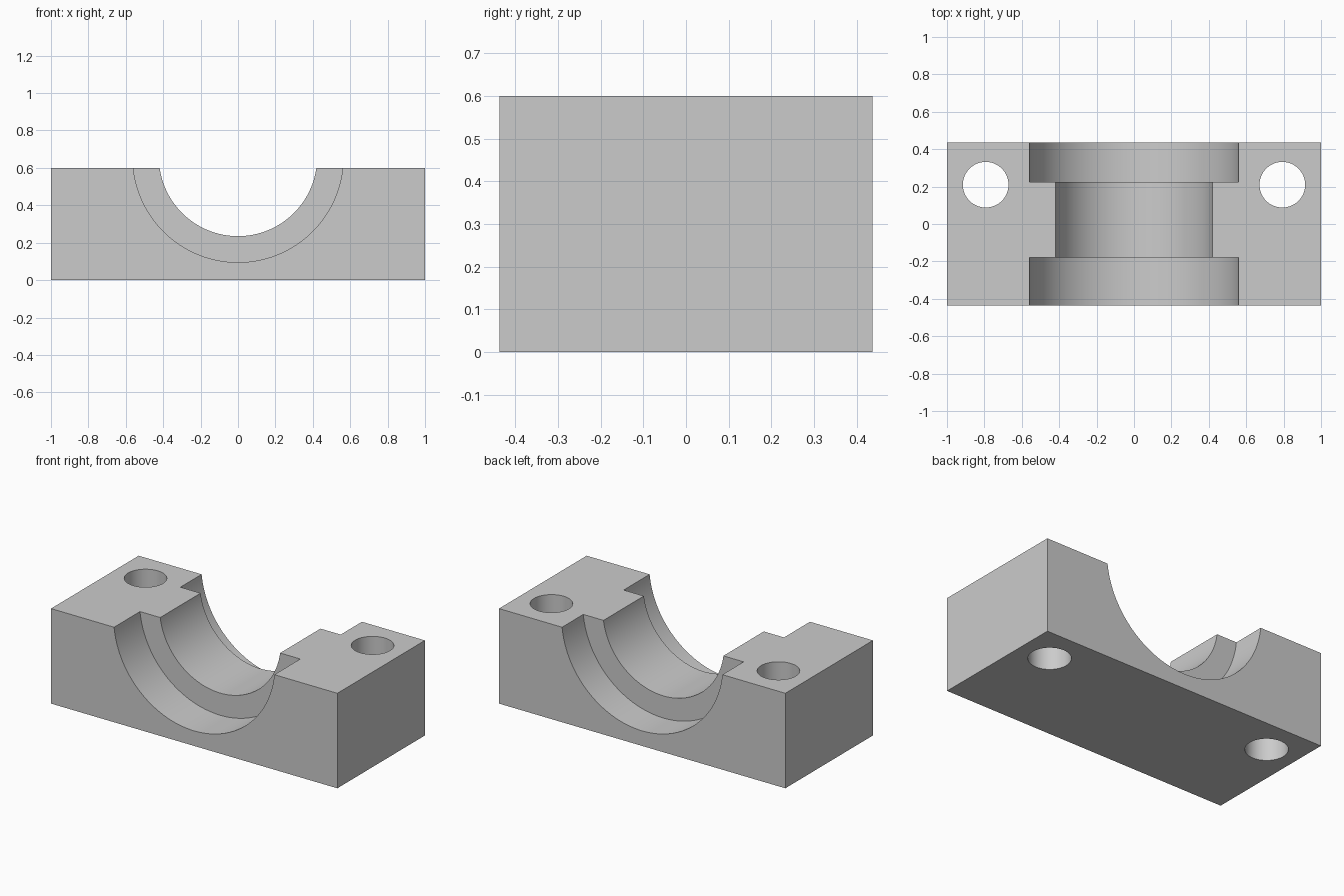
import bpy
import bmesh
import math
from mathutils import Matrix

cube = bpy.data.objects.get("Cube")
if cube:
    bpy.data.objects.remove(cube, do_unlink=True)

WIDTH, DEPTH, HEIGHT = 2.0, 0.874, 0.6
AXIS_Z = 0.658                     # bore axis sits just above the split face
BORE_R, RECESS_R = 0.423, 0.563
STEP_FRONT, STEP_BACK = -0.178, 0.225
HOLE_X, HOLE_Y, HOLE_R = 0.793, 0.21, 0.122

grey = bpy.data.materials.new("plain grey")
grey.use_nodes = True
colour = (0.6, 0.6, 0.6, 1)
grey.diffuse_color = colour
grey.node_tree.nodes["Principled BSDF"].inputs["Base Color"].default_value = colour


def make_object(name, bm):
    bmesh.ops.recalc_face_normals(bm, faces=bm.faces)
    mesh = bpy.data.meshes.new(name)
    bm.to_mesh(mesh)
    bm.free()
    mesh.materials.append(grey)
    obj = bpy.data.objects.new(name, mesh)
    bpy.context.collection.objects.link(obj)
    return obj


def turned_solid(name, profile, matrix, sides):
    """Closed solid of revolution from (radius, height) pairs about local z."""
    bm = bmesh.new()
    rings = []
    for r, h in profile:
        rings.append([bm.verts.new((r * math.cos(a), r * math.sin(a), h))
                      for a in (2 * math.pi * i / sides for i in range(sides))])
    for low, high in zip(rings, rings[1:]):
        for i in range(sides):
            j = (i + 1) % sides
            bm.faces.new((low[i], low[j], high[j], high[i]))
    bm.faces.new(rings[0])
    bm.faces.new(rings[-1])
    bm.transform(matrix)
    return make_object(name, bm)


# Solid block
bm = bmesh.new()
bmesh.ops.create_cube(bm, size=1)
bm.transform(Matrix.Translation((0, 0, HEIGHT / 2))
             @ Matrix.Diagonal((WIDTH, DEPTH, HEIGHT, 1)))
block = make_object("bearing_block", bm)

# Stepped shaft cutter: wide at both ends, narrow in the middle
along_y = Matrix.Translation((0, 0, AXIS_Z)) @ Matrix.Rotation(-math.pi / 2, 4, "X")
shaft = [(RECESS_R, -DEPTH), (RECESS_R, STEP_FRONT), (BORE_R, STEP_FRONT),
         (BORE_R, STEP_BACK), (RECESS_R, STEP_BACK), (RECESS_R, DEPTH)]
cutters = [turned_solid("bore_cutter", shaft, along_y, 128)]

# Bolt hole cutters, one on each side
for side, x in (("left", HOLE_X), ("right", -HOLE_X)):
    cutters.append(turned_solid(side + "_bolt_hole_cutter",
                                [(HOLE_R, -0.2), (HOLE_R, HEIGHT + 0.2)],
                                Matrix.Translation((x, HOLE_Y, 0)), 64))

for cutter in cutters:
    cutter.hide_render = True
    cutter.hide_set(True)
    cut = block.modifiers.new(cutter.name, "BOOLEAN")
    cut.operation = "DIFFERENCE"
    cut.solver = "EXACT"
    cut.object = cutter

# Apply the cuts, drop the cutters and smooth the round walls
bpy.context.view_layer.update()
result = block.evaluated_get(bpy.context.evaluated_depsgraph_get())
mesh = bpy.data.meshes.new_from_object(result)
block.modifiers.clear()
block.data = mesh
mesh.name = "bearing_block"
for cutter in cutters:
    bpy.data.objects.remove(cutter, do_unlink=True)
bpy.ops.object.select_all(action="DESELECT")
block.select_set(True)
bpy.context.view_layer.objects.active = block
bpy.ops.object.shade_smooth_by_angle(angle=math.radians(30))
